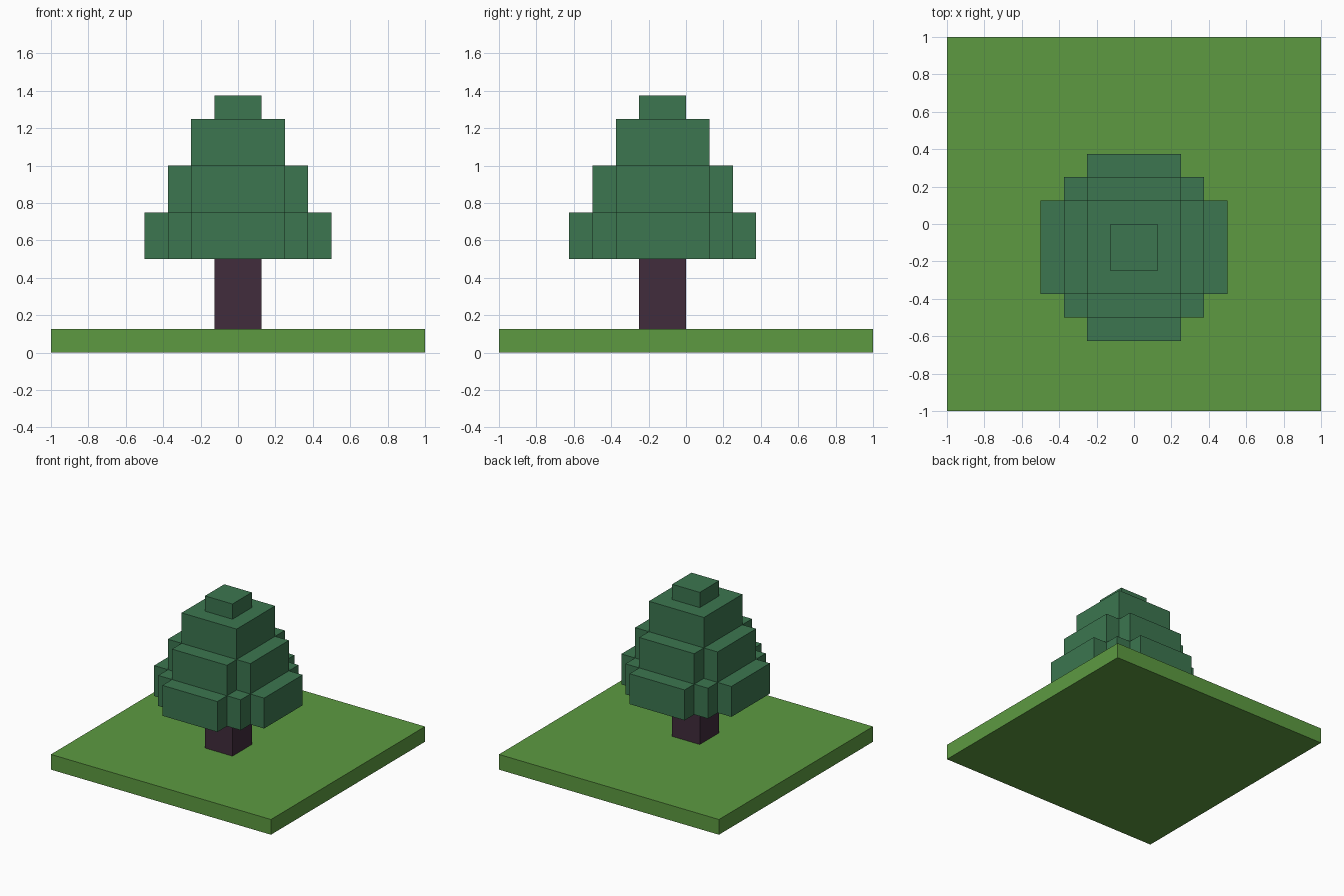
import bpy, bmesh

if "Cube" in bpy.data.objects:
    bpy.data.objects.remove(bpy.data.objects["Cube"])


def material(name, color):
    m = bpy.data.materials.new(name)
    m.diffuse_color = (*color, 1)
    m.use_nodes = True
    m.node_tree.nodes["Principled BSDF"].inputs["Base Color"].default_value = m.diffuse_color
    return m


grass = material("grass green", (0.109, 0.323, 0.053))
leaf = material("leaf green", (0.045, 0.181, 0.080))
bark = material("dark bark", (0.053, 0.025, 0.045))

TREE_Y = -0.125


def block(name, corner, z0, z1, mat, y=TREE_Y):
    """Prism from a quarter outline (x, y), mirrored to four quadrants."""
    back = corner[::-1]
    outline = (corner + [(-a, b) for a, b in back]
               + [(-a, -b) for a, b in corner] + [(a, -b) for a, b in back])
    bm = bmesh.new()
    face = bm.faces.new([bm.verts.new((a, b + y, z0)) for a, b in outline])
    top = bmesh.ops.extrude_face_region(bm, geom=[face], use_keep_orig=True)
    verts = [v for v in top["geom"] if isinstance(v, bmesh.types.BMVert)]
    bmesh.ops.translate(bm, verts=verts, vec=(0, 0, z1 - z0))
    bmesh.ops.recalc_face_normals(bm, faces=bm.faces)
    mesh = bpy.data.meshes.new(name)
    bm.to_mesh(mesh)
    bm.free()
    mesh.materials.append(mat)
    bpy.context.collection.objects.link(bpy.data.objects.new(name, mesh))


# Ground slab and trunk
block("ground_slab", [(1, 1)], 0, 0.125, grass, y=0)
block("trunk", [(0.125, 0.125)], 0.125, 0.5, bark)

# Foliage tiers, stepped at the corners and narrowing upwards
block("foliage_bottom", [(0.5, 0.25), (0.375, 0.25), (0.375, 0.375),
                         (0.25, 0.375), (0.25, 0.5)], 0.5, 0.75, leaf)
block("foliage_middle", [(0.375, 0.25), (0.25, 0.25), (0.25, 0.375)],
      0.75, 1.0, leaf)
block("foliage_upper", [(0.25, 0.25)], 1.0, 1.25, leaf)
block("foliage_tip", [(0.125, 0.125)], 1.25, 1.375, leaf)
